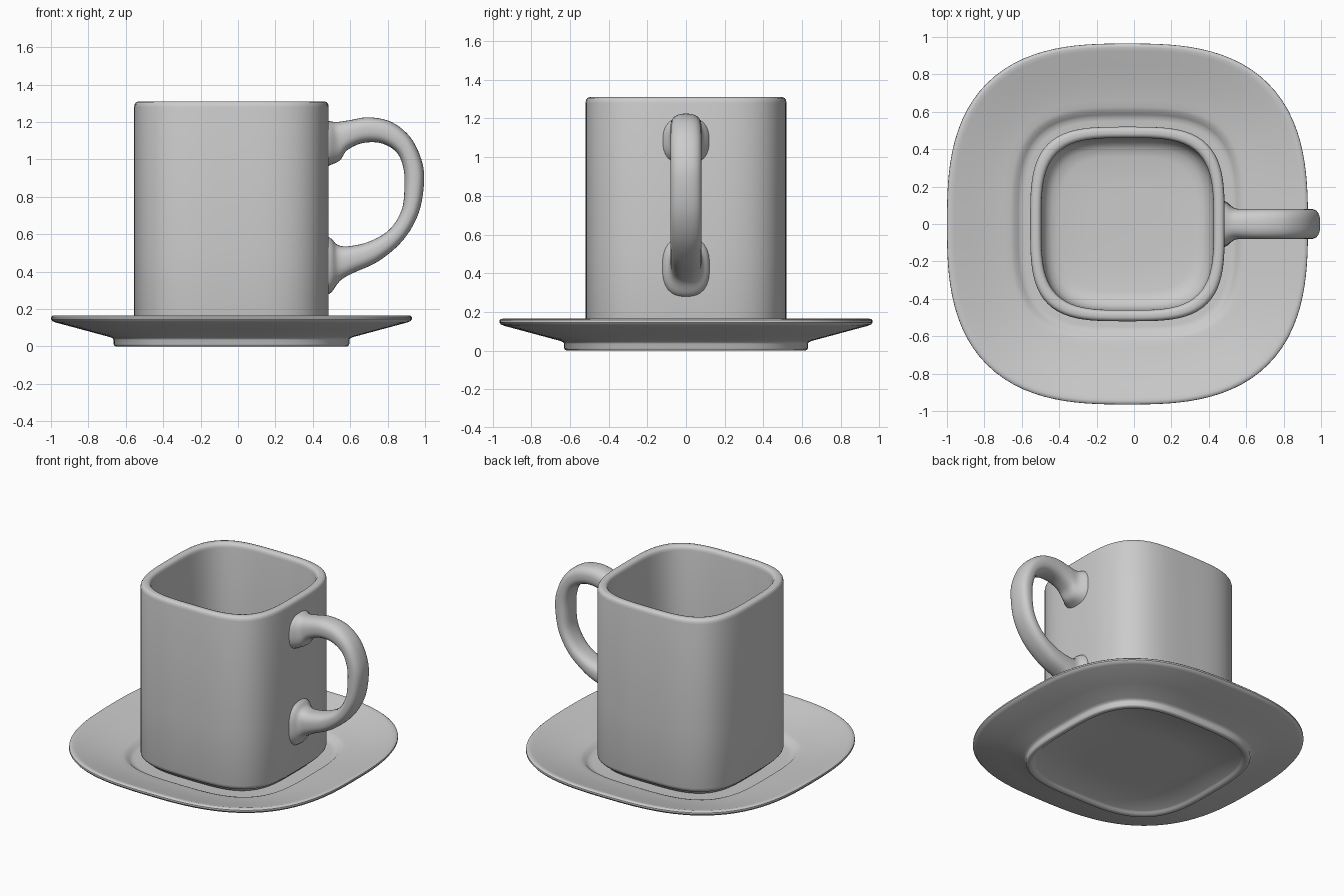
import bpy, bmesh, math
from mathutils import Vector

CX = -0.035  # shared centre of mug and saucer


def squircle(half, z, n, seg=112):
    pts = []
    for i in range(seg):
        a = 2 * math.pi * i / seg
        c, s = math.cos(a), math.sin(a)
        r = half / (abs(c) ** n + abs(s) ** n) ** (1 / n)
        pts.append(Vector((CX + r * c, r * s, z)))
    return pts


def loft(name, rings):
    bm = bmesh.new()
    loops = [[bm.verts.new(p) for p in ring] for ring in rings]
    for a, b in zip(loops, loops[1:]):
        for i in range(len(a)):
            j = (i + 1) % len(a)
            bm.faces.new((a[i], a[j], b[j], b[i]))
    bm.faces.new(loops[0][::-1])
    bm.faces.new(loops[-1])
    bmesh.ops.recalc_face_normals(bm, faces=bm.faces)
    me = bpy.data.meshes.new(name)
    bm.to_mesh(me)
    bm.free()
    ob = bpy.data.objects.new(name, me)
    bpy.context.collection.objects.link(ob)
    bpy.ops.object.select_all(action='DESELECT')
    ob.select_set(True)
    bpy.context.view_layer.objects.active = ob
    bpy.ops.object.shade_smooth_by_angle(angle=math.radians(40))
    return ob


# Saucer: recessed foot, sloping underside, rounded rim, dished top with a well
saucer = [(0.3, 0.02, 3.3), (0.575, 0.02, 3.3), (0.585, 0.012, 3.3), (0.595, 0.003, 3.3),
          (0.605, 0, 3.3), (0.618, 0, 3.3), (0.626, 0.004, 3.3), (0.63, 0.012, 3.3),
          (0.63, 0.035, 3.3), (0.635, 0.043, 3.3), (0.65, 0.05, 3.25),
          (0.78, 0.085, 3.0), (0.94, 0.128, 2.8), (0.957, 0.135, 2.78), (0.965, 0.146, 2.78),
          (0.964, 0.157, 2.78), (0.956, 0.164, 2.78), (0.944, 0.165, 2.78),
          (0.925, 0.16, 2.8), (0.85, 0.138, 2.88), (0.75, 0.111, 3.0), (0.66, 0.092, 3.2),
          (0.625, 0.087, 3.3), (0.605, 0.08, 3.3), (0.585, 0.063, 3.4), (0.57, 0.053, 3.4),
          (0.55, 0.05, 3.4), (0.3, 0.05, 3.4)]
loft("saucer", [squircle(*p) for p in saucer])

# Mug: rounded base, straight wall, rounded lip, hollow inside
N = 3.5
mug = [(0.25, 0.055), (0.46, 0.055), (0.475, 0.058), (0.485, 0.075), (0.505, 0.085),
       (0.516, 0.098), (0.52, 0.115), (0.52, 0.5), (0.52, 1.28), (0.517, 1.295),
       (0.51, 1.306), (0.498, 1.31), (0.482, 1.31), (0.47, 1.306), (0.463, 1.295),
       (0.46, 1.28), (0.46, 0.5), (0.46, 0.24), (0.452, 0.195), (0.435, 0.163),
       (0.405, 0.14), (0.36, 0.13), (0.2, 0.125)]
loft("mug", [squircle(h, z, N) for h, z in mug])

# Handle: outer and inner edge (x, z) at each station, plus half width in y
stations = [(.46, 1.215, .46, .955, .13), (.49, 1.205, .495, .97, .115),
            (.53, 1.20, .545, .995, .085), (.60, 1.21, .585, 1.05, .08),
            (.70, 1.225, .67, 1.088, .08), (.82, 1.20, .77, 1.085, .08),
            (.92, 1.12, .85, 1.035, .08), (.98, 1.0, .885, .95, .08),
            (.995, .88, .89, .85, .08), (.965, .71, .875, .73, .08),
            (.88, .565, .81, .625, .08), (.75, .455, .70, .56, .08),
            (.61, .39, .585, .535, .08), (.545, .35, .53, .545, .085),
            (.50, .29, .50, .575, .115), (.46, .27, .46, .60, .13)]


def smooth_path(keys, steps=5):
    out = []
    for i in range(len(keys) - 1):
        p = [keys[max(0, min(len(keys) - 1, i + k))] for k in (-1, 0, 1, 2)]
        for s in range(steps):
            t = s / steps
            out.append([0.5 * (2 * b + (c - a) * t + (2 * a - 5 * b + 4 * c - d) * t * t
                               + (3 * b - a - 3 * c + d) * t ** 3) for a, b, c, d in zip(*p)])
    return out + [list(keys[-1])]


def handle_ring(ox, oz, ix, iz, hy, seg=32, n=2.6):
    mid = Vector(((ox + ix) / 2, 0, (oz + iz) / 2))
    arm = Vector(((ox - ix) / 2, 0, (oz - iz) / 2))
    pts = []
    for k in range(seg):
        a = 2 * math.pi * k / seg
        c, s = math.cos(a), math.sin(a)
        r = 1 / (abs(c) ** n + abs(s) ** n) ** (1 / n)
        pts.append(mid + arm * (r * c) + Vector((0, hy * r * s, 0)))
    return pts


loft("handle", [handle_ring(*s) for s in smooth_path(stations)])
